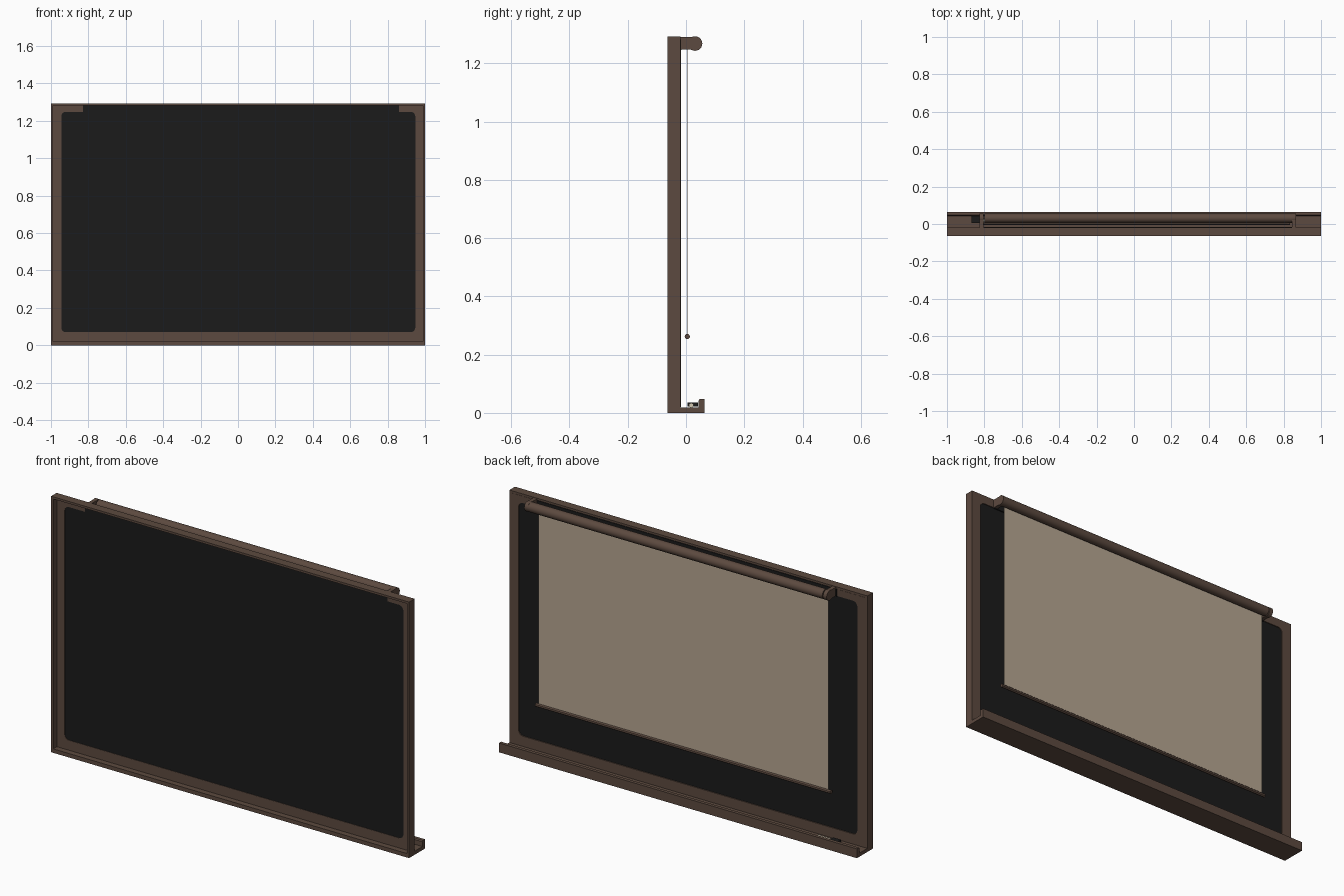
import bpy, bmesh, math
from mathutils import Matrix, Vector

cube = bpy.data.objects.get("Cube")
if cube:
    bpy.data.objects.remove(cube, do_unlink=True)


def material(name, rgb):
    m = bpy.data.materials.new(name)
    m.use_nodes = True
    m.diffuse_color = (*rgb, 1)
    m.node_tree.nodes["Principled BSDF"].inputs["Base Color"].default_value = (*rgb, 1)
    return m


BROWN = material("brown wood", (0.108, 0.068, 0.050))
BLACK = material("board black", (0.011, 0.011, 0.011))
CLOTH = material("screen cloth", (0.47, 0.38, 0.285))
CHALK = material("chalk cream", (0.65, 0.58, 0.45))


def finish(name, bm, mat, smooth=False):
    bmesh.ops.remove_doubles(bm, verts=bm.verts, dist=0.00001)
    bmesh.ops.recalc_face_normals(bm, faces=bm.faces)
    me = bpy.data.meshes.new(name)
    bm.to_mesh(me)
    bm.free()
    me.materials.append(mat)
    ob = bpy.data.objects.new(name, me)
    bpy.context.collection.objects.link(ob)
    if smooth:
        bpy.ops.object.select_all(action='DESELECT')
        ob.select_set(True)
        bpy.context.view_layer.objects.active = ob
        bpy.ops.object.shade_smooth_by_angle()
    return ob


def box(name, x, y, z, mat):
    """Box from (min, max) pairs."""
    bm = bmesh.new()
    spans = (x, y, z)
    size = [b - a for a, b in spans]
    mid = Vector([(a + b) / 2 for a, b in spans])
    bmesh.ops.create_cube(bm, size=1, matrix=Matrix.Translation(mid) @ Matrix.Diagonal((*size, 1)))
    return finish(name, bm, mat)


def rod(name, x, y, z, r, mat, sides=24):
    """Round bar along x."""
    bm = bmesh.new()
    place = Matrix.Translation(((x[0] + x[1]) / 2, y, z)) @ Matrix.Rotation(math.pi / 2, 4, 'Y')
    bmesh.ops.create_cone(bm, cap_ends=True, segments=sides, radius1=r, radius2=r,
                          depth=x[1] - x[0], matrix=place)
    return finish(name, bm, mat, True)


def round_rect(x, z, r, steps=5):
    """Outline of a rectangle with rounded corners, in x and z."""
    corners = ((x[1] - r, z[1] - r), (x[0] + r, z[1] - r), (x[0] + r, z[0] + r), (x[1] - r, z[0] + r))
    pts = []
    for i, (cx, cz) in enumerate(corners):
        for s in range(steps + 1):
            a = math.pi / 2 * (i + s / steps)
            pts.append((cx + r * math.cos(a), cz + r * math.sin(a)))
    return pts


def ring(name, outer, inner, y, mat):
    """Picture-frame ring between two outlines."""
    bm = bmesh.new()
    loops = [[bm.verts.new((px, yy, pz)) for px, pz in pts]
             for pts, yy in ((outer, y[0]), (inner, y[0]), (inner, y[1]), (outer, y[1]))]
    n = len(outer)
    for a, b in zip(loops, loops[1:] + loops[:1]):
        for i in range(n):
            j = (i + 1) % n
            bm.faces.new((a[i], a[j], b[j], b[i]))
    bmesh.ops.dissolve_degenerate(bm, dist=0.00001, edges=bm.edges)
    return finish(name, bm, mat)


def prism(name, profile, x, mat):
    """Side profile in y and z, stretched along x."""
    bm = bmesh.new()
    face = bm.faces.new([bm.verts.new((x[0], py, pz)) for py, pz in profile])
    ext = bmesh.ops.extrude_face_region(bm, geom=[face])
    bmesh.ops.translate(bm, vec=(x[1] - x[0], 0, 0),
                        verts=[v for v in ext["geom"] if isinstance(v, bmesh.types.BMVert)])
    return finish(name, bm, mat)


# Thin outer rim standing forward of a flat inner border
TOP = 1.293
outline = round_rect((-1, 1), (0, TOP), 0)
rim_inside = round_rect((-0.988, 0.988), (0.02, TOP - 0.011), 0)
opening = round_rect((-0.945, 0.948), (0.07, 1.248), 0.025)
ring("outer_rim", outline, rim_inside, (-0.063, -0.019), BROWN)
ring("inner_border", rim_inside, opening, (-0.034, -0.018), BROWN)

# Writing panel, continued up into the notch in the top border
box("writing_panel", (-0.96, 0.96), (-0.032, -0.023), (0.05, 1.26), BLACK)
box("top_notch", (-0.83, 0.86), (-0.036, -0.016), (1.246, 1.283), BLACK)

# Chalk tray behind the bottom rail
tray = [(-0.02, 0), (0.064, 0), (0.064, 0.047), (0.047, 0.047), (0.043, 0.042), (0.043, 0.018), (-0.02, 0.018)]
prism("chalk_tray", tray, (-1, 1), BROWN)
box("eraser", (-0.87, -0.825), (0.005, 0.042), (0.022, 0.036), BLACK)
rod("chalk", (-0.82, -0.75), 0.018, 0.026, 0.008, CHALK, 12)

# Pull-down screen: roller, end brackets, cloth and weight bar
rod("screen_roller", (-0.80, 0.845), 0.031, 1.268, 0.0245, BROWN)
for side, x in (("right", (-0.825, -0.805)), ("left", (0.845, 0.865))):
    box(side + "_bracket", x, (-0.02, 0.031), (1.247, 1.291), BROWN)
    rod(side + "_bracket_end", x, 0.031, 1.268, 0.025, BROWN)
box("screen_cloth", (-0.80, 0.82), (0.004, 0.005), (0.262, 1.268), CLOTH)
rod("weight_bar", (-0.815, 0.835), 0.0045, 0.262, 0.009, BROWN, 12)
